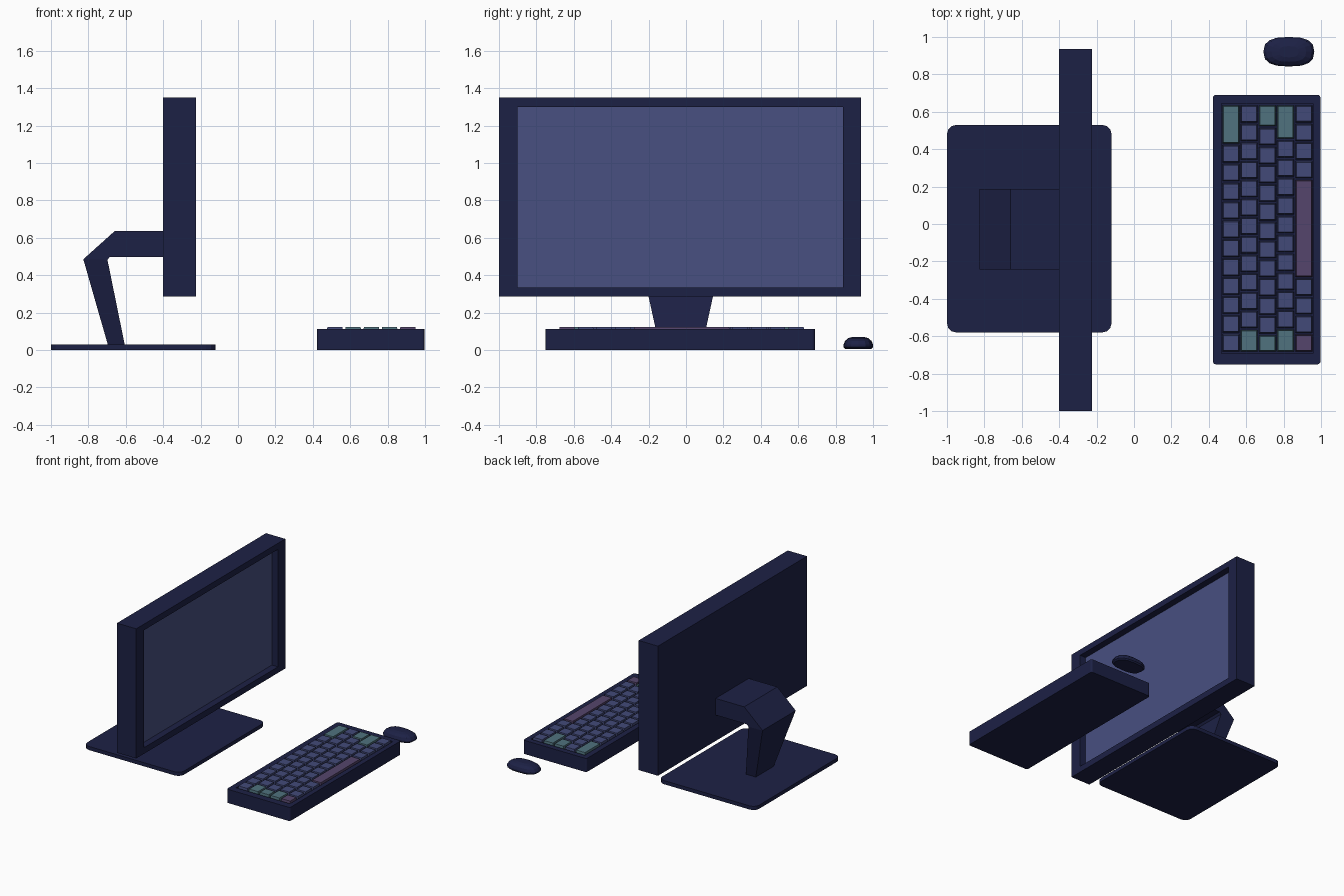
import bpy, bmesh, math
from mathutils import Vector

if "Cube" in bpy.data.objects:
    bpy.data.objects.remove(bpy.data.objects["Cube"])


def material(name, rgb):
    m = bpy.data.materials.new(name)
    m.diffuse_color = (*rgb, 1)
    m.use_nodes = True
    m.node_tree.nodes["Principled BSDF"].inputs["Base Color"].default_value = m.diffuse_color
    return m


NAVY = material("navy", (0.012, 0.015, 0.060))
SCREEN = material("screen_blue", (0.065, 0.080, 0.220))
KEY = {"blue": material("key_blue", (0.055, 0.068, 0.190)),
       "teal": material("key_teal", (0.080, 0.170, 0.210)),
       "plum": material("key_plum", (0.090, 0.060, 0.150))}


def finish(bm, name, mat):
    bmesh.ops.recalc_face_normals(bm, faces=bm.faces)
    me = bpy.data.meshes.new(name)
    bm.to_mesh(me)
    bm.free()
    me.materials.append(mat)
    ob = bpy.data.objects.new(name, me)
    bpy.context.collection.objects.link(ob)
    return ob


def add_box(bm, lo, hi, taper=0.0):
    """Box between two corners; taper pulls the top face in on x and y."""
    lo, hi = Vector(lo), Vector(hi)
    verts = bmesh.ops.create_cube(bm, size=1)["verts"]
    for v in verts:
        t = taper if v.co.z > 0 else 0
        for i in range(3):
            s = v.co[i]
            v.co[i] = hi[i] if s > 0 else lo[i]
            if i < 2:
                v.co[i] -= math.copysign(t, s)


def recess(bm, axis, lo, hi, floor):
    """Sink a rectangular pocket into the face on the positive side of an axis."""
    face = max(bm.faces, key=lambda f: f.calc_center_median()[axis])
    mid = face.calc_center_median()
    for depth in (None, floor):
        bmesh.ops.inset_region(bm, faces=[face], thickness=0.005)
        for v in face.verts:
            for i in range(3):
                if i != axis:
                    v.co[i] = hi[i] if v.co[i] > mid[i] else lo[i]
            if depth is not None:
                v.co[axis] = depth


def round_upright_edges(bm, radius, segments, lo, hi):
    """Bevel the vertical edges at the outer corners only."""
    edges = [e for e in bm.edges
             if abs(e.verts[0].co.z - e.verts[1].co.z) > 0.01
             and all(min(abs(v.co.x - lo[0]), abs(v.co.x - hi[0])) < 1e-4 for v in e.verts)]
    bmesh.ops.bevel(bm, geom=edges, offset=radius, segments=segments,
                    profile=0.5, affect='EDGES')


# Monitor housing with sunken screen
bm = bmesh.new()
add_box(bm, (-0.40, -1.0, 0.285), (-0.225, 0.935, 1.35))
recess(bm, 0, (0, -0.90, 0.335), (0, 0.84, 1.30), -0.29)
finish(bm, "monitor_housing", NAVY)

bm = bmesh.new()
add_box(bm, (-0.30, -0.90, 0.335), (-0.28, 0.84, 1.30))
finish(bm, "screen", SCREEN)

# Stand base plate
lo, hi = (-1.0, -0.58, 0.0), (-0.12, 0.53, 0.03)
bm = bmesh.new()
add_box(bm, lo, hi)
round_upright_edges(bm, 0.05, 3, lo, hi)
finish(bm, "stand_base", NAVY)

# Stand arm: cross-sections (outer xz, inner xz, half width) from monitor to base
sections = [((-0.395, 0.635), (-0.395, 0.498), 0.215),
            ((-0.66, 0.635), (-0.685, 0.498), 0.215),
            ((-0.827, 0.485), (-0.698, 0.482), 0.215),
            ((-0.695, 0.025), (-0.605, 0.025), 0.115)]
bm = bmesh.new()
rings = []
for outer, inner, w in sections:
    rings.append([bm.verts.new((p[0], -0.028 + s * w, p[1]))
                  for p, s in ((outer, -1), (outer, 1), (inner, 1), (inner, -1))])
for a, b in zip(rings, rings[1:]):
    for i in range(4):
        j = (i + 1) % 4
        bm.faces.new((a[i], a[j], b[j], b[i]))
bm.faces.new(rings[0])
bm.faces.new(rings[-1])
finish(bm, "stand_arm", NAVY)

# Keyboard case with key tray
lo, hi = (0.422, -0.75, 0.0), (0.997, 0.69, 0.112)
bm = bmesh.new()
add_box(bm, lo, hi)
recess(bm, 2, (0.468, -0.692, 0), (0.957, 0.645, 0), 0.075)
round_upright_edges(bm, 0.015, 3, lo, hi)
finish(bm, "keyboard_case", NAVY)

# Keys: each row lists (count, width in units, colour) from +y to -y
rows = [[(1, 2.1, "teal"), (11, 1, "blue")],
        [(12, 1, "blue"), (1, 1.25, "teal")],
        [(1, 1.2, "teal"), (11, 1, "blue"), (1, 0.95, "teal")],
        [(1, 1.85, "teal"), (10, 1, "blue"), (1, 1.25, "teal")],
        [(4, 1, "blue"), (1, 5.3, "plum"), (3, 1, "blue"), (1, 1, "plum")]]
key_mesh = {c: bmesh.new() for c in KEY}
for r, row in enumerate(rows):
    x = 0.518 + r * 0.0975
    unit = 1.325 / sum(n * w for n, w, _ in row)
    y = 0.639
    for count, width, colour in row:
        for _ in range(count):
            end = y - width * unit
            add_box(key_mesh[colour], (x - 0.046, end + 0.004, 0.07),
                    (x + 0.046, y - 0.004, 0.124), 0.006)
            y = end
for colour, bm in key_mesh.items():
    finish(bm, colour + "_keys", KEY[colour])

# Mouse: stacked rounded outlines forming a low dome
bm = bmesh.new()
N = 16
rings = []
for scale, z in ((0.90, 0.006), (1.0, 0.016), (1.0, 0.028), (0.90, 0.048),
                 (0.68, 0.063), (0.38, 0.070)):
    ring = []
    for k in range(N):
        a = math.tau * k / N
        c, s = math.cos(a), math.sin(a)
        px = math.copysign(abs(c) ** 0.75, c) * 0.136 * scale
        py = math.copysign(abs(s) ** 0.75, s) * 0.079 * scale
        ring.append(bm.verts.new((0.828 + px, 0.921 + py, z)))
    rings.append(ring)
for a, b in zip(rings, rings[1:]):
    for i in range(N):
        j = (i + 1) % N
        bm.faces.new((a[i], a[j], b[j], b[i]))
bm.faces.new(rings[0])
bm.faces.new(rings[-1])
finish(bm, "mouse_body", NAVY)

# Scroll wheel
bpy.ops.mesh.primitive_cylinder_add(vertices=12, radius=0.018, depth=0.012,
                                    location=(0.738, 0.921, 0.043),
                                    rotation=(math.pi / 2, 0, 0))
wheel = bpy.context.object
wheel.name = "scroll_wheel"
wheel.data.materials.append(SCREEN)
